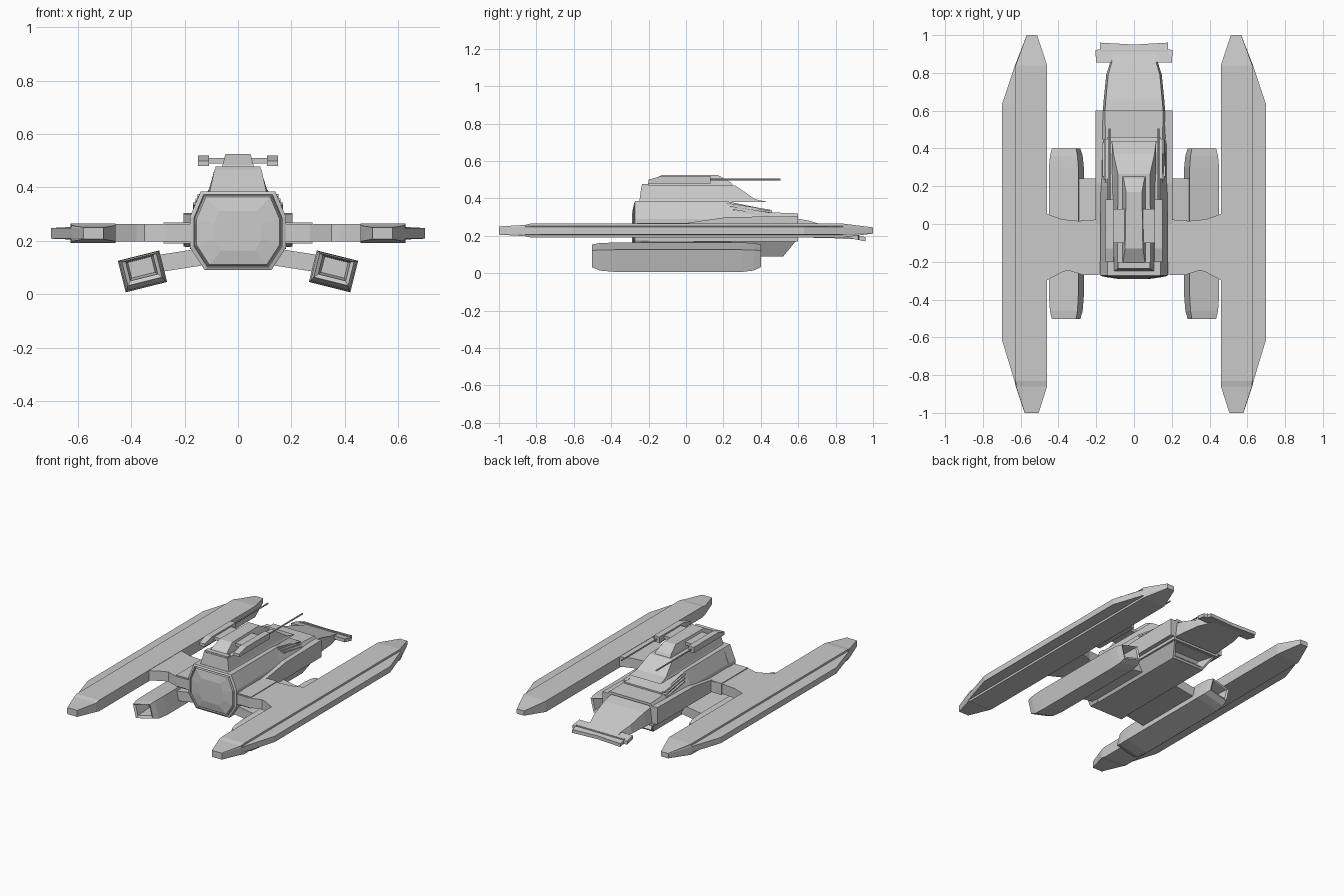
import bpy, bmesh, math

if "Cube" in bpy.data.objects:
    bpy.data.objects.remove(bpy.data.objects["Cube"])


def finish(name, bm, mirror=False):
    bmesh.ops.recalc_face_normals(bm, faces=bm.faces)
    me = bpy.data.meshes.new(name)
    bm.to_mesh(me)
    bm.free()
    ob = bpy.data.objects.new(name, me)
    bpy.context.collection.objects.link(ob)
    if mirror:
        ob.modifiers.new("mirror", 'MIRROR').use_axis = (True, False, False)
    return ob


def loft(name, rings, mirror=False, inset=None):
    """Skin a list of equal-length point rings; inset = (axis, sign, margin, depth)."""
    bm = bmesh.new()
    vs = [[bm.verts.new(p) for p in r] for r in rings]
    n = len(vs[0])
    for a, b in zip(vs, vs[1:]):
        for i in range(n):
            j = (i + 1) % n
            bm.faces.new((a[i], a[j], b[j], b[i]))
    bm.faces.new(vs[0])
    bm.faces.new(vs[-1])
    if inset:
        axis, sign, margin, depth = inset
        bmesh.ops.recalc_face_normals(bm, faces=bm.faces)
        face = max(bm.faces, key=lambda f: f.normal[axis] * sign)
        bmesh.ops.inset_region(bm, faces=[face], thickness=margin)
        r = bmesh.ops.extrude_discrete_faces(bm, faces=[face])
        f = r['faces'][0]
        bmesh.ops.translate(bm, verts=f.verts, vec=f.normal * -depth)
    return finish(name, bm, mirror)


def rect(z, y0, y1, x0, x1):
    """Symmetric horizontal outline: half width x0 at y0 and x1 at y1."""
    return [(-x0, y0, z), (x0, y0, z), (x1, y1, z), (-x1, y1, z)]


def prism_x(name, prof, x0, x1, **k):
    return loft(name, [[(x, y, z) for y, z in prof] for x in (x0, x1)], **k)


def prism_z(name, prof, z0, z1, **k):
    return loft(name, [[(x, y, z) for x, y in prof] for z in (z0, z1)], **k)


def box(name, x0, x1, y0, y1, z0, z1, **k):
    return prism_x(name, [(y0, z0), (y1, z0), (y1, z1), (y0, z1)], x0, x1, **k)


# Main hull: upper shell sloping down toward the cockpit end
def hull(y, top, xt, zm):
    return [(-.177, y, .17), (-.177, y, zm), (-xt, y, top),
            (xt, y, top), (.177, y, zm), (.177, y, .17)]


loft("hull", [hull(-.265, .385, .14, .29), hull(.2, .385, .14, .29),
              hull(.45, .325, .15, .29), hull(.6, .32, .155, .28)],
     inset=(1, 1, .02, .03))

# Belly with slanted intake
loft("belly", [rect(.175, -.265, .59, .177, .165), rect(.09, -.265, .52, .12, .12)],
     inset=(1, 1, .018, .08))

# Octagonal stern plate with raised rim
octo = [(.14, .385), (.18, .29), (.18, .175), (.125, .09)]
octo += [(-x, z) for x, z in reversed(octo)]


def oct_ring(y, s):
    return [(x * s, y, .237 + (z - .237) * s) for x, z in octo]


loft("stern_plate", [oct_ring(-.2, 1), oct_ring(-.272, 1), oct_ring(-.278, .92),
                     oct_ring(-.262, .9), oct_ring(-.28, .86), oct_ring(-.29, .5)])

# Side sponsons
prism_x("sponson", [(-.02, .19), (-.02, .265), (.22, .3), (.6, .305), (.6, .19)],
        .15, .205, mirror=True)

# Cockpit wedge and window slats
prism_x("cockpit", [(.15, .384), (.22, .384), (.46, .335), (.46, .31), (.15, .31)], -.14, .14)
for i in range(3):
    d = i * .016
    prism_x(f"window_slat_{i + 1}", [(.22 + d, .375 - d), (.45, .34 - d),
                                     (.45, .332 - d), (.22 + d, .367 - d)],
            .13, .152 + d / 2, mirror=True)

# Nose plate and its flared lip
def nose(y, x, z0, z1):
    return [(-x, y, z0), (x, y, z0), (x * .93, y, z1), (-x * .93, y, z1)]


loft("nose_plate", [nose(.58, .167, .19, .295), nose(.66, .16, .19, .28),
                    nose(.79, .147, .187, .24), nose(.86, .125, .183, .218),
                    nose(.9, .125, .182, .205)])
lip = [(0, .855), (.2, .855), (.205, .92), (.18, .925), (.18, .96), (0, .95)]
loft("nose_lip", [[(x, y, z + (.9 - y) * .2) for x, y in lip] for z in (.182, .205)], mirror=True)
box("nose_lip_ridge", -.18, .18, .912, .922, .19, .208)

# Turret: base, crown and rear step
loft("turret_base", [rect(.38, -.25, .44, .107, .118), rect(.395, -.248, .37, .104, .108),
                     rect(.468, -.238, .265, .088, .085)], inset=(1, -1, .01, .006))
loft("turret_crown", [rect(.46, -.215, .255, .062, .062), rect(.485, -.2, .24, .058, .055),
                      rect(.525, -.13, .17, .047, .042)])
box("turret_step", -.085, .085, -.235, -.2, .46, .478)

# Guns beside the turret
prism_x("gun_body", [(-.2, .48), (.13, .48), (.13, .52), (-.13, .52), (-.2, .5)],
        .108, .15, mirror=True)
box("gun_mount", .04, .11, -.1, .08, .49, .51, mirror=True)
barrel = [(.005 * math.cos(a * math.pi / 4), .005 * math.sin(a * math.pi / 4)) for a in range(8)]
loft("gun_barrel", [[(.13 + x, y, .5 + z) for x, z in barrel] for y in (.12, .505)], mirror=True)

# Long outer floats
def float_ring(y, xi, xm, xo, h, ho):
    c = .228
    return [(xi, y, c - h), (xm, y, c - h), (xm, y, c - ho - .003), (xo, y, c - ho),
            (xo, y, c + ho), (xm, y, c + ho + .004), (xm, y, c + h), (xi, y, c + h)]


loft("outer_float", [float_ring(-1, .505, .578, .579, .022, .018),
                     float_ring(-.86, .46, .624, .626, .03, .02),
                     float_ring(-.83, .46, .627, .633, .037, .02),
                     float_ring(-.61, .46, .627, .7, .037, .02),
                     float_ring(.63, .46, .627, .7, .037, .02),
                     float_ring(.84, .46, .627, .63, .037, .02),
                     float_ring(1, .513, .567, .568, .016, .013)], mirror=True)

# Wing arms joining hull and floats
prism_z("wing_arm", [(.15, -.268), (.27, -.27), (.35, -.245), (.38, -.255), (.465, -.3),
                     (.465, .055), (.38, .025), (.28, .015), (.15, .03)],
        .197, .263, mirror=True)
box("arm_root", .15, .28, -.262, .02, .19, .268, mirror=True)

# Lower pods, tilted outward and open at both ends
ca, sa = math.cos(math.radians(14)), math.sin(math.radians(14))


def pod_ring(y, w, h):
    lift = (.06 - h) * .5
    pts = [(-w, -h + lift), (w, -h + lift), (w, h + lift), (-w, h + lift)]
    return [(.358 + x * ca + z * sa, y, .086 - x * sa + z * ca) for x, z in pts]


loft("lower_pod", [pod_ring(*s) for s in (
    (-.38, .045, .03), (-.495, .053, .036), (-.503, .066, .046), (-.46, .075, .057),
    (-.38, .08, .061), (.3, .08, .061), (.36, .075, .057), (.4, .066, .046),
    (.393, .055, .036), (.28, .045, .03))], mirror=True)

# Pod struts
loft("pod_strut", [[(x, y0, z0), (x, y1, z0), (x, y1, z0 + .065), (x, y0, z0 + .065)]
                   for x, y0, y1, z0 in ((.13, -.24, .24, .108), (.3, -.24, .24, .082))],
     mirror=True)
